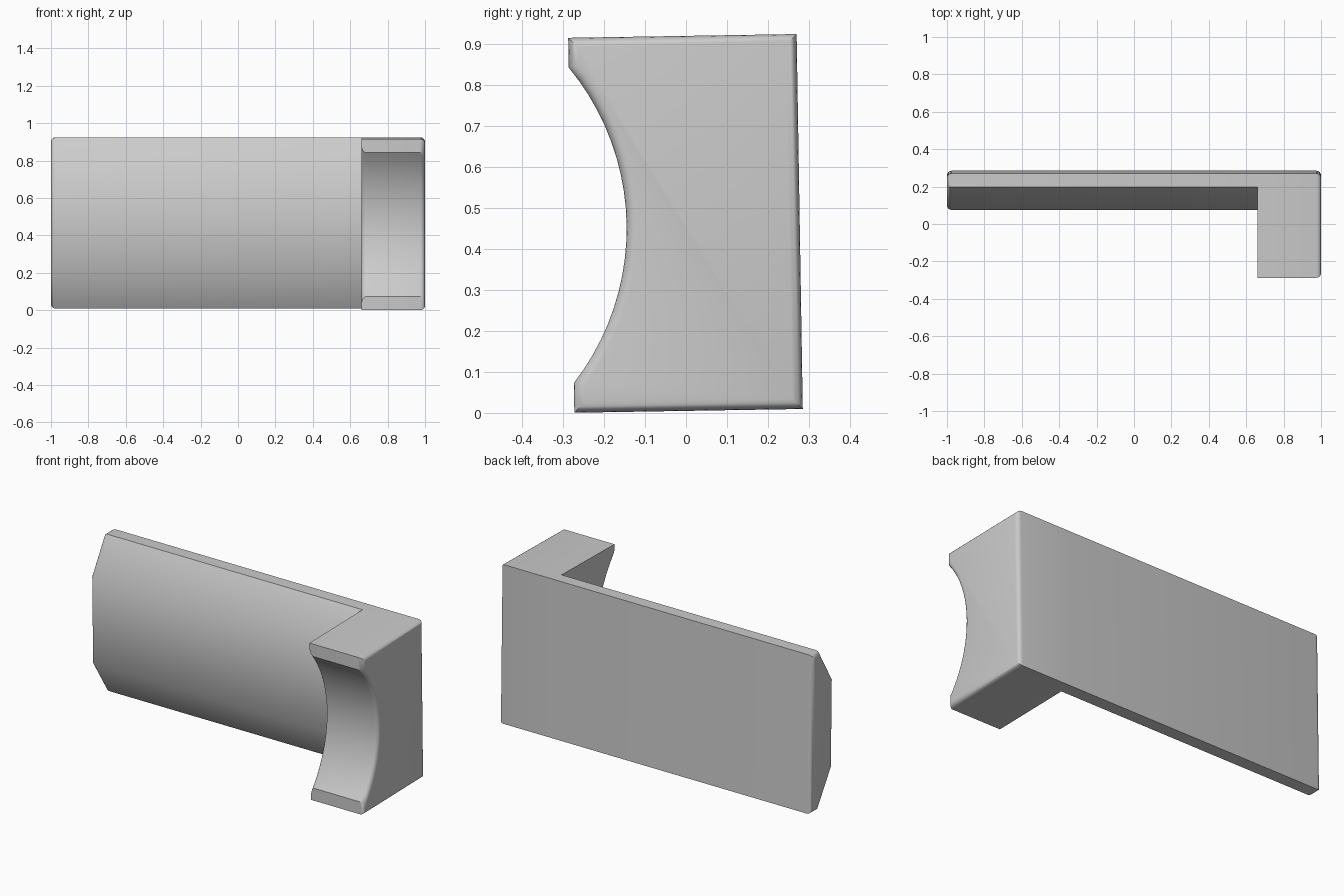
import bpy, bmesh, math

cube = bpy.data.objects.get("Cube")
if cube:
    bpy.data.objects.remove(cube, do_unlink=True)

grey = bpy.data.materials.new("light_grey")
grey.use_nodes = True
colour = (0.6, 0.6, 0.6, 1)
grey.diffuse_color = colour
grey.node_tree.nodes["Principled BSDF"].inputs["Base Color"].default_value = colour

TILT = 0.0164                      # the whole piece leans very slightly
MID = 0.4625
BOTTOM, TOP = 0.005, 0.92
BACK = 0.2775
INNER, END = 0.66, 1.0             # sides of the end block


def extrude_profile(name, profile, x0, x1, rounded, open_x=None):
    """Extrude a (y, z) profile along x and round the edges chosen by a rule."""
    bm = bmesh.new()
    verts = [bm.verts.new((x0, y - (z - MID) * TILT, z + y * TILT)) for y, z in profile]
    face = bm.faces.new(verts)
    ext = bmesh.ops.extrude_face_region(bm, geom=[face])["geom"]
    bmesh.ops.translate(bm, vec=(x1 - x0, 0, 0),
                        verts=[v for v in ext if isinstance(v, bmesh.types.BMVert)])
    bmesh.ops.recalc_face_normals(bm, faces=bm.faces)
    edges = [e for e in bm.edges if rounded(*[v.co for v in e.verts])]
    bmesh.ops.bevel(bm, geom=edges, offset=0.025, offset_type='OFFSET',
                    segments=4, profile=0.5, affect='EDGES', clamp_overlap=True)
    # Remove the cap hidden against the neighbouring part
    if open_x is not None:
        hidden = [f for f in bm.faces if all(abs(v.co.x - open_x) < 1e-4 for v in f.verts)]
        bmesh.ops.delete(bm, geom=hidden, context='FACES')
    mesh = bpy.data.meshes.new(name)
    bm.to_mesh(mesh)
    bm.free()
    mesh.materials.append(grey)
    obj = bpy.data.objects.new(name, mesh)
    bpy.context.collection.objects.link(obj)
    bpy.ops.object.select_all(action='DESELECT')
    obj.select_set(True)
    bpy.context.view_layer.objects.active = obj
    bpy.ops.object.shade_smooth_by_angle(angle=math.radians(35))
    return obj


def at_x(x, a, b):
    return abs(a.x - x) < 1e-4 and abs(b.x - x) < 1e-4


# Long plate with a raised, chamfered front
plate_profile = [(BACK, BOTTOM), (BACK, TOP), (0.205, TOP), (0.079, 0.715),
                 (0.079, 0.21), (0.205, BOTTOM)]
extrude_profile("long_plate", plate_profile, -1, INNER,
                lambda a, b: at_x(-1, a, b), open_x=INNER)

# End block with a concave front between two flat lands
FRONT, HALF, SAG, STEPS = -0.28, 0.385, 0.135, 20
radius = (HALF ** 2 + SAG ** 2) / (2 * SAG)
sweep = math.asin(HALF / radius)
arc = []
for i in range(STEPS + 1):
    a = sweep * (2 * i / STEPS - 1)
    arc.append((FRONT + SAG - radius * (1 - math.cos(a)), MID + radius * math.sin(a)))
block_profile = [(FRONT, BOTTOM)] + arc + [(FRONT, TOP), (BACK, TOP), (BACK, BOTTOM)]


def block_rounding(a, b):
    on_arc = (max(a.y, b.y) < 0 and max(a.z, b.z) < MID + HALF + 0.01
              and min(a.z, b.z) > MID - HALF - 0.01)
    return at_x(END, a, b) or (at_x(INNER, a, b) and on_arc)


extrude_profile("end_block", block_profile, INNER, END, block_rounding)
